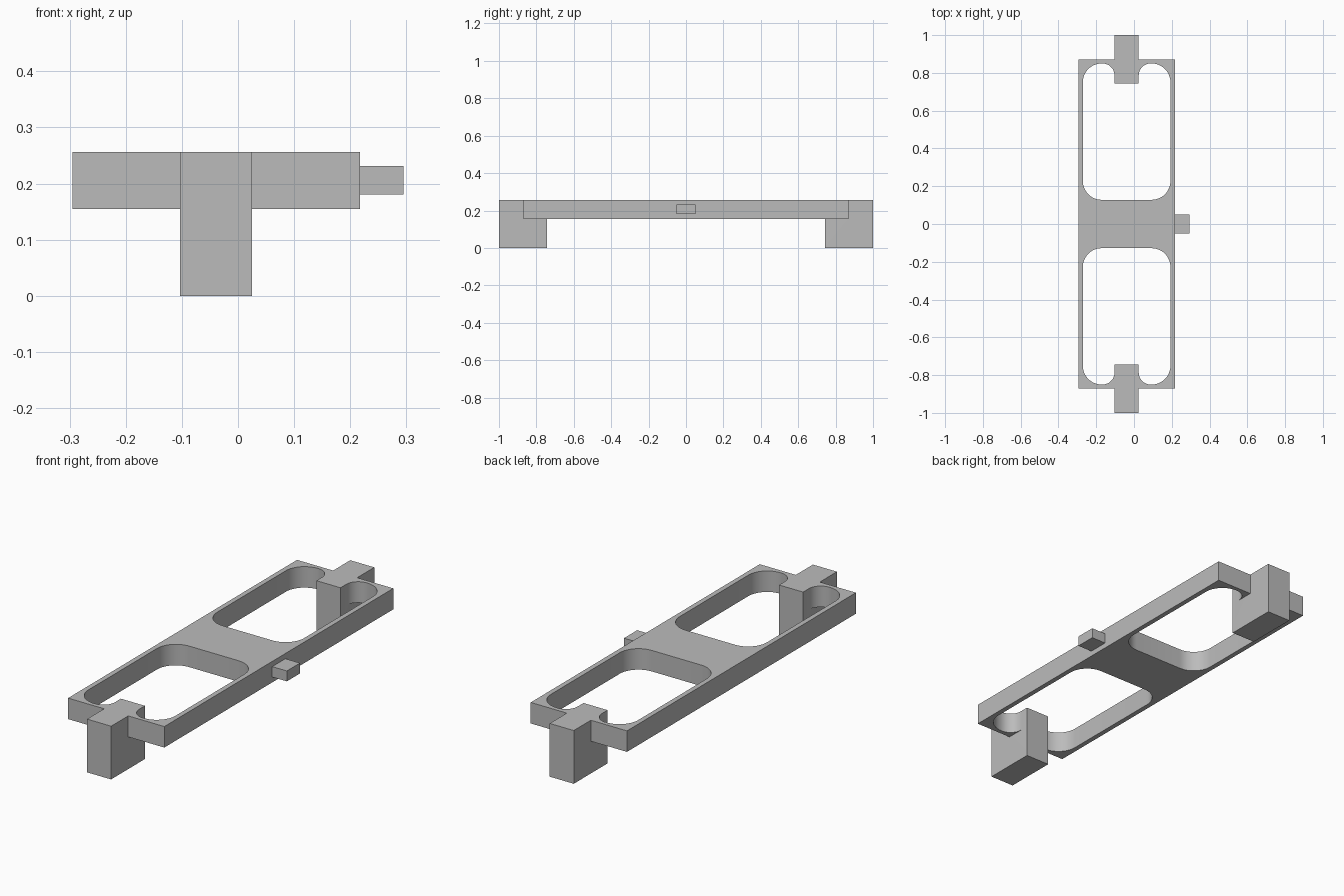
import bpy, bmesh, math

cube = bpy.data.objects.get("Cube")
if cube:
    bpy.data.objects.remove(cube, do_unlink=True)

grey = bpy.data.materials.new("plain grey")
grey.use_nodes = True
grey.diffuse_color = (0.5, 0.5, 0.5, 1)
grey.node_tree.nodes["Principled BSDF"].inputs["Base Color"].default_value = grey.diffuse_color

# Shared dimensions
LEFT, RIGHT, HALF_LENGTH = -0.295, 0.217, 0.87
BOTTOM, TOP = 0.155, 0.256
POST_X0, POST_X1, POST_Y = -0.103, 0.025, 0.743


def prism(name, outline, z0, z1):
    """Extrude a flat outline from z0 up to z1."""
    bm = bmesh.new()
    face = bm.faces.new([bm.verts.new((x, y, z0)) for x, y in outline])
    grown = bmesh.ops.extrude_face_region(bm, geom=[face])
    verts = [g for g in grown["geom"] if isinstance(g, bmesh.types.BMVert)]
    bmesh.ops.translate(bm, verts=verts, vec=(0, 0, z1 - z0))
    bmesh.ops.recalc_face_normals(bm, faces=bm.faces)
    mesh = bpy.data.meshes.new(name)
    bm.to_mesh(mesh)
    bm.free()
    mesh.materials.append(grey)
    obj = bpy.data.objects.new(name, mesh)
    bpy.context.collection.objects.link(obj)
    return obj


def box(name, x0, x1, y0, y1, z0, z1):
    return prism(name, [(x0, y0), (x1, y0), (x1, y1), (x0, y1)], z0, z1)


def arc(cx, cy, r, start, end, steps=12):
    angles = [math.radians(start + (end - start) * i / steps) for i in range(steps + 1)]
    return [(cx + r * math.cos(a), cy + r * math.sin(a)) for a in angles]


def combine(target, other, operation):
    mod = target.modifiers.new(operation, "BOOLEAN")
    mod.object, mod.operation, mod.solver = other, operation, "EXACT"
    bpy.context.view_layer.objects.active = target
    bpy.ops.object.modifier_apply(modifier=mod.name)
    bpy.data.objects.remove(other, do_unlink=True)


# Window outline: rounded corners plus small lobes either side of the post
x0, x1, y0, y1, r, s = -0.271, 0.193, 0.128, 0.85, 0.1, 0.064
window = (arc(x0 + r, y0 + r, r, 180, 270) + arc(x1 - r, y0 + r, r, 270, 360)
          + arc(x1 - r, y1 - r, r, 0, 90) + arc(POST_X1 + s, y1 - s, s, 90, 180)
          + arc(POST_X0 - s, y1 - s, s, 0, 90) + arc(x0 + r, y1 - r, r, 90, 180))

# Frame plate, with a window and a post at each end
frame = box("frame", LEFT, RIGHT, -HALF_LENGTH, HALF_LENGTH, BOTTOM, TOP)
for side in (-1, 1):
    cutter = prism("window_cutter", [(x, side * y) for x, y in window], 0, 0.4)
    combine(frame, cutter, "DIFFERENCE")
for side in (-1, 1):
    ends = sorted((side * POST_Y, side))
    post = box("post", POST_X0, POST_X1, *ends, 0, TOP)
    combine(frame, post, "UNION")

# Side peg
box("side_peg", RIGHT, 0.295, -0.05, 0.05, 0.181, 0.231)

# Smooth the rounded corners, keep the edges sharp
bpy.ops.object.select_all(action="DESELECT")
frame.select_set(True)
bpy.context.view_layer.objects.active = frame
bpy.ops.object.shade_smooth_by_angle(angle=math.radians(30))
